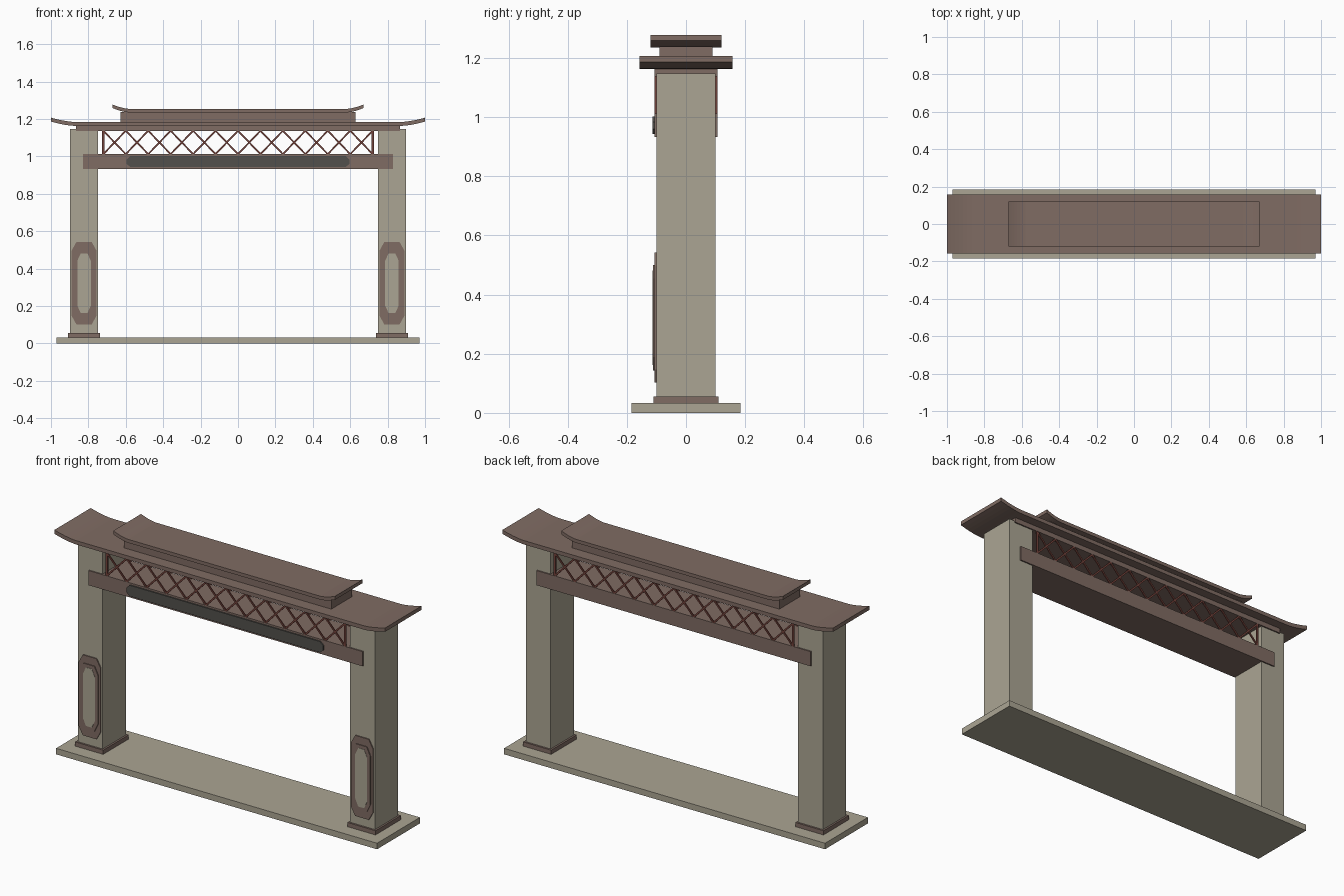
import bpy, bmesh, math
from mathutils import Matrix

if "Cube" in bpy.data.objects:
    bpy.data.objects.remove(bpy.data.objects["Cube"])


def material(name, rgb):
    m = bpy.data.materials.new(name)
    m.diffuse_color = (*rgb, 1)
    m.use_nodes = True
    m.node_tree.nodes["Principled BSDF"].inputs["Base Color"].default_value = m.diffuse_color
    return m


BROWN = material("brown_wood", (0.215, 0.149, 0.125))
STONE = material("beige_stone", (0.407, 0.376, 0.292))
SLATE = material("dark_slate", (0.084, 0.080, 0.072))
RED = material("red_brown_lattice", (0.17, 0.055, 0.043))


def finish(name, bm, mat):
    bmesh.ops.recalc_face_normals(bm, faces=bm.faces)
    me = bpy.data.meshes.new(name)
    bm.to_mesh(me)
    bm.free()
    me.materials.append(mat)
    ob = bpy.data.objects.new(name, me)
    bpy.context.collection.objects.link(ob)
    return ob


def add_box(bm, x, y, z, angle=0):
    """Box from (min, max) ranges, turned about y through its centre."""
    c = [(a + b) / 2 for a, b in (x, y, z)]
    s = [b - a for a, b in (x, y, z)]
    mat = Matrix.Translation(c) @ Matrix.Rotation(angle, 4, 'Y') @ Matrix.Diagonal((*s, 1))
    bmesh.ops.create_cube(bm, size=1, matrix=mat)


def box(name, x, y, z, mat):
    bm = bmesh.new()
    add_box(bm, x, y, z)
    return finish(name, bm, mat)


def prism(name, outline, y0, y1, mat):
    """Extrude an x-z outline along y."""
    bm = bmesh.new()
    f = bm.faces.new([bm.verts.new((x, y0, z)) for x, z in outline])
    ext = bmesh.ops.extrude_face_region(bm, geom=[f])
    for v in ext["geom"]:
        if isinstance(v, bmesh.types.BMVert):
            v.co.y = y1
    return finish(name, bm, mat)


def octagon(cx, cz, hx, hz, cutx, cutz):
    quarter = [(hx, hz - cutz), (hx - cutx, hz)]
    pts = quarter + [(-x, z) for x, z in reversed(quarter)]
    pts += [(-x, -z) for x, z in pts]
    return [(cx + x, cz + z) for x, z in pts]


def roof(name, half, flat, z, thick, lift, depth):
    """Flat slab whose ends sweep upward."""
    n = 6
    right = []
    for i in range(n + 1):
        t = i / n
        right.append((flat + (half - flat) * t, z + lift * t ** 1.6))
    low = [(-x, h) for x, h in reversed(right)] + right
    top = [(x, h + thick) for x, h in reversed(low)]
    return prism(name, low + top, -depth, depth, BROWN)


# Ground slab
box("base_slab", (-0.97, 0.97), (-0.185, 0.185), (0, 0.033), STONE)

# Pillars with plinths and framed panels
for side, s in (("left", -1), ("right", 1)):
    cx = 0.823 * s
    box(side + "_plinth", (cx - 0.085, cx + 0.085), (-0.11, 0.11), (0.033, 0.056), BROWN)
    box(side + "_pillar", (cx - 0.075, cx + 0.075), (-0.1, 0.1), (0.05, 1.147), STONE)
    prism(side + "_panel_back", octagon(cx, 0.322, 0.066, 0.22, 0.025, 0.045), -0.1, -0.106, BROWN)
    prism(side + "_panel_frame", octagon(cx, 0.322, 0.054, 0.178, 0.022, 0.045), -0.1, -0.111, BROWN)
    prism(side + "_panel_inset", octagon(cx, 0.322, 0.036, 0.16, 0.018, 0.04), -0.1, -0.1125, STONE)

# Lower beam and its name plate, upper beam
box("lower_beam", (-0.828, 0.828), (-0.107, 0.107), (0.932, 1.012), BROWN)
prism("front_plate", octagon(0, 0.972, 0.595, 0.03, 0.02, 0.018), -0.106, -0.114, SLATE)
box("upper_beam", (-0.865, 0.865), (-0.107, 0.107), (1.137, 1.164), BROWN)

# Crossed lattice on both sides
Z0, Z1, SPAN, CELLS = 1.012, 1.137, 0.72, 12
step = 2 * SPAN / CELLS
length = math.hypot(step, Z1 - Z0)
tilt = math.atan2(Z1 - Z0, step)
for side, yc in (("front", -0.103), ("back", 0.103)):
    bm = bmesh.new()
    y = (yc - 0.003, yc + 0.003)
    for x in (-SPAN, SPAN):
        add_box(bm, (x - 0.006, x + 0.006), y, (Z0, Z1))
    for i in range(CELLS):
        x = -SPAN + (i + 0.5) * step
        zc = (Z0 + Z1) / 2
        for sign in (1, -1):
            add_box(bm, (x - length / 2, x + length / 2), y,
                    (zc - 0.0045, zc + 0.0045), sign * tilt)
    finish(side + "_lattice", bm, RED)

# Two-tier roof with upswept ends
roof("lower_roof", 1.0, 0.87, 1.163, 0.021, 0.023, 0.157)
box("roof_riser", (-0.627, 0.627), (-0.09, 0.09), (1.18, 1.238), BROWN)
roof("upper_roof", 0.67, 0.58, 1.235, 0.019, 0.023, 0.12)
